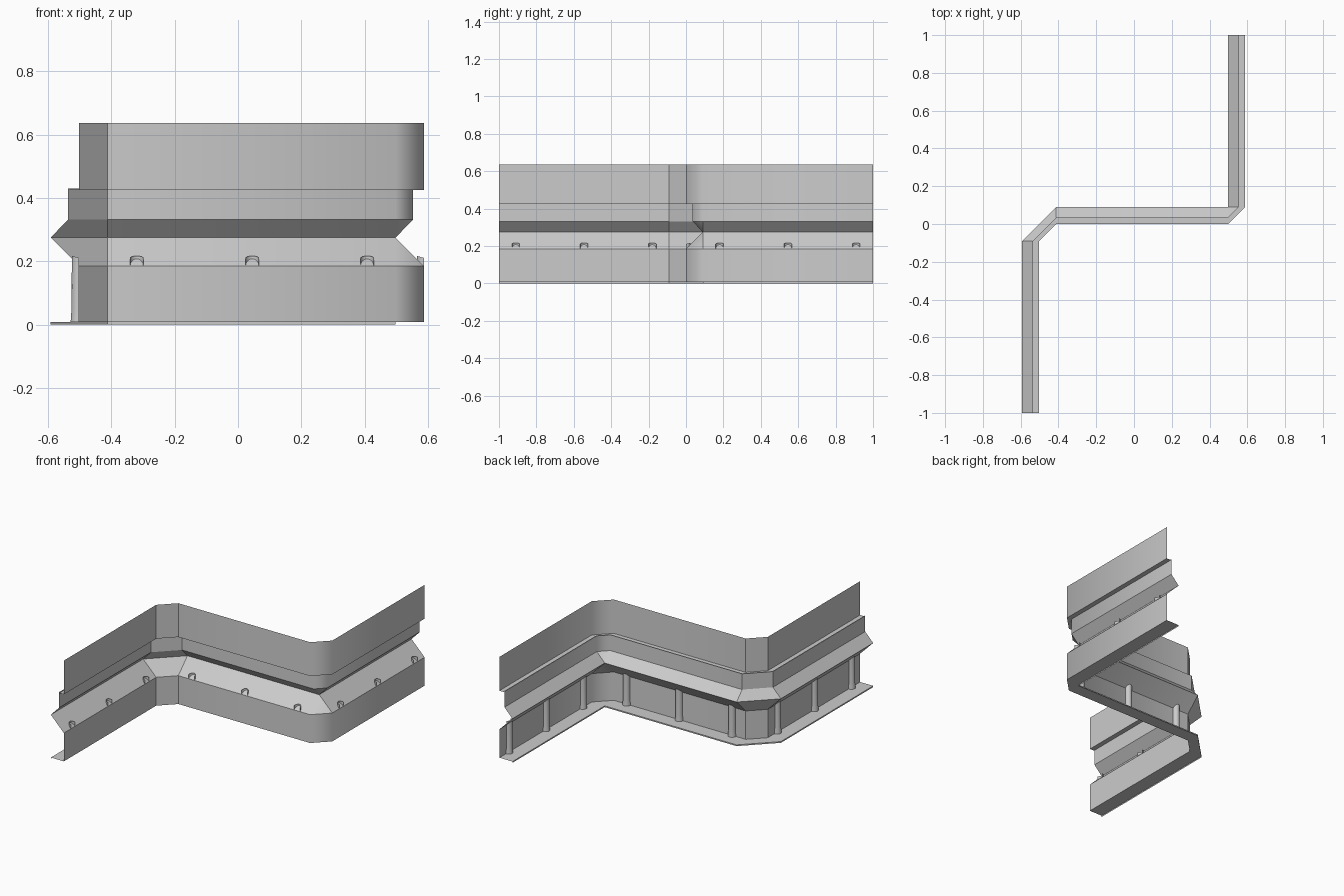
import bpy, math

if "Cube" in bpy.data.objects:
    bpy.data.objects.remove(bpy.data.objects["Cube"])

# Plan path of the wall face: (x, y, direction in which the profile goes back)
PATH = [(-0.502, -1.0, (-1, 0)), (-0.502, -0.09, (-1, 0)), (-0.412, 0.0, (0, 1)),
        (0.498, 0.0, (0, 1)), (0.588, 0.09, (-1, 0)), (0.588, 1.0, (-1, 0))]


def add_object(name, verts, faces):
    mesh = bpy.data.meshes.new(name)
    mesh.from_pydata(verts, [], faces)
    mesh.update()
    obj = bpy.data.objects.new(name, mesh)
    bpy.context.collection.objects.link(obj)
    return obj


def sweep(name, profile):
    """Sweep (depth, z) profile along the path; keep only the outer bend soft."""
    n = len(profile)
    verts = [(x + d[0] * o, y + d[1] * o, z) for x, y, d in PATH for o, z in profile]
    faces = []
    for i in range(len(PATH) - 1):
        for j in range(n - 1):
            a, b = i * n + j, (i + 1) * n + j
            quad = [a, a + 1, b + 1, b]
            # the deepest points meet at the outer bend, so merge them there
            kept = []
            for v in quad:
                if not any(sum((p - q) ** 2 for p, q in zip(verts[v], verts[k])) < 1e-8
                           for k in kept):
                    kept.append(v)
            if len(kept) > 2:
                faces.append(kept)
    obj = add_object(name, verts, faces)
    for p in obj.data.polygons:
        p.use_smooth = True
    for e in obj.data.edges:
        a, b = e.vertices
        row_a, row_b = a // n, b // n
        e.use_edge_sharp = row_a != row_b or row_a in (1, 2)
    return obj


# Wall sheets from bottom to top
sweep("base_flange", [(0.09, 0.0), (0.09, 0.008), (0, 0.008)])
sweep("lower_wall", [(0, 0.008), (0, 0.185)])
sweep("recessed_groove", [(0, 0.185), (0.09, 0.275), (0.035, 0.332), (0.035, 0.43),
                          (0.03, 0.43), (0.03, 0.426), (0, 0.426)])
sweep("upper_wall", [(0, 0.426), (0, 0.637)])


def half_pipe(name, x, y, back):
    """Half-round rib bulging back from the lower wall, tip showing above the ledge."""
    side = (-back[1], back[0])
    if back == (-1, 0):
        side = (0, -1)
    else:
        side = (-1, 0)
    rings = [(0.008, 0.025, 0.027), (0.05, 0.021, 0.024), (0.217, 0.021, 0.023)]
    steps = 8
    verts, faces = [], []
    for z, w, dep in rings:
        for k in range(steps + 1):
            t = math.pi * k / steps
            s, o = w * math.cos(t), dep * math.sin(t)
            top_drop = -0.006 * (1 - math.sin(t)) if z > 0.2 else 0
            verts.append((x + side[0] * s + back[0] * o,
                          y + side[1] * s + back[1] * o, z + top_drop))
    m = steps + 1
    for r in range(len(rings) - 1):
        for k in range(steps):
            a = r * m + k
            faces.append((a, a + 1, a + m + 1, a + m))
    obj = add_object(name, verts, faces)
    for p in obj.data.polygons:
        p.use_smooth = True


# Three ribs on each straight run
for i, t in enumerate((-0.32, 0.045, 0.408)):
    half_pipe(f"middle_rib_{i}", t, 0.0, (0, 1))
for i, t in enumerate((0.18, 0.545, 0.91)):
    half_pipe(f"left_rib_{i}", -0.502, -t, (-1, 0))
    half_pipe(f"right_rib_{i}", 0.588, t, (-1, 0))
